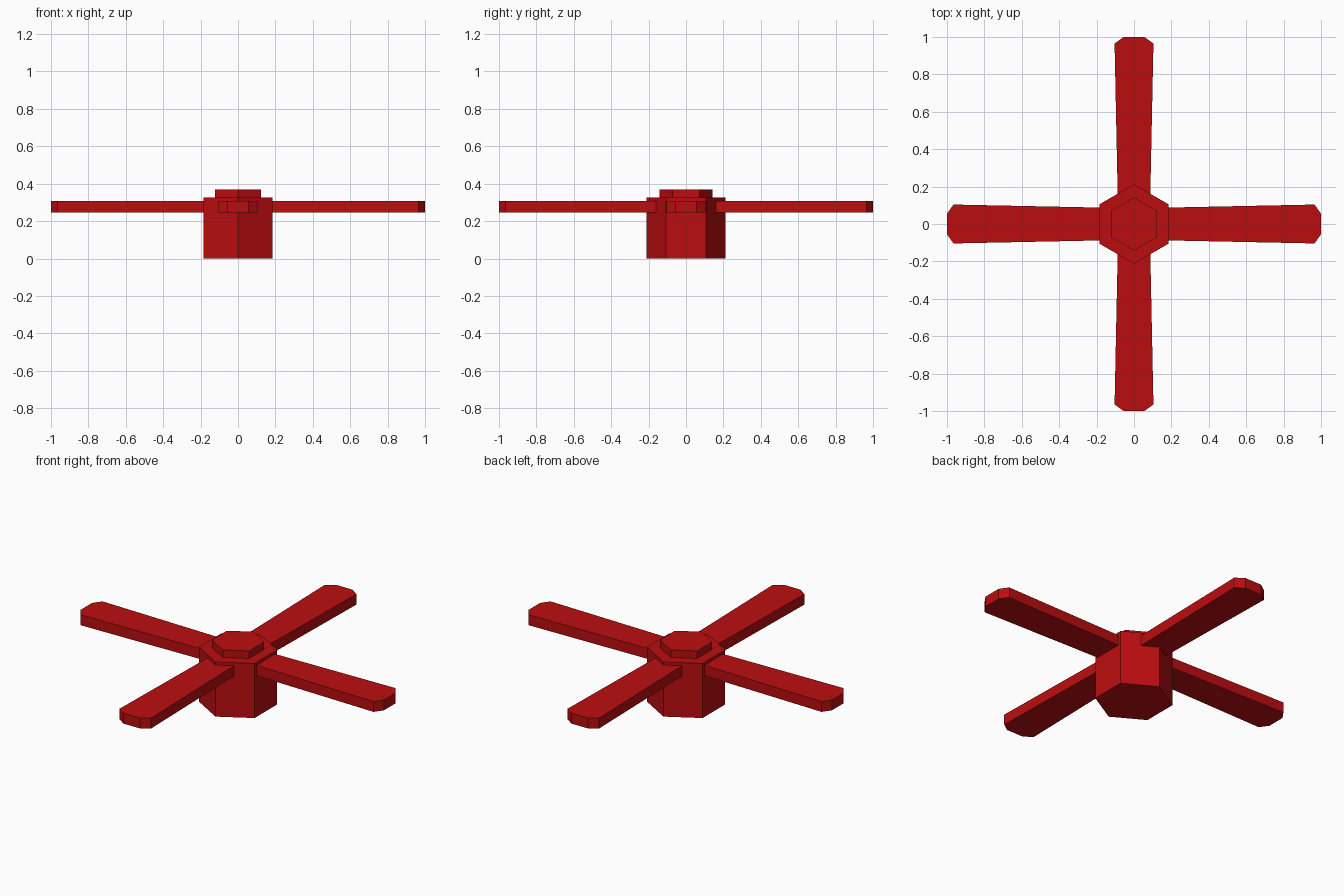
import bpy
import math
from mathutils import Matrix

cube = bpy.data.objects.get("Cube")
if cube:
    bpy.data.objects.remove(cube, do_unlink=True)

red = bpy.data.materials.new("red paint")
red.use_nodes = True
colour = (0.5, 0.004, 0.005, 1)
red.diffuse_color = colour
red.node_tree.nodes["Principled BSDF"].inputs["Base Color"].default_value = colour


def prism(name, outline, bottom, top, turn=0):
    """Extrude a counter-clockwise outline from bottom to top, turned about z."""
    n = len(outline)
    verts = [(x, y, z) for z in (bottom, top) for x, y in outline]
    faces = [list(range(n))[::-1], list(range(n, 2 * n))]
    faces += [(i, (i + 1) % n, (i + 1) % n + n, i + n) for i in range(n)]
    mesh = bpy.data.meshes.new(name)
    mesh.from_pydata(verts, [], faces)
    mesh.transform(Matrix.Rotation(turn, 4, "Z"))
    mesh.materials.append(red)
    obj = bpy.data.objects.new(name, mesh)
    bpy.context.collection.objects.link(obj)
    return obj


def hexagon(radius):
    angles = [math.radians(30 + 60 * i) for i in range(6)]
    return [(radius * math.cos(a), radius * math.sin(a)) for a in angles]


# Hexagonal hub with a smaller cap
prism("hub", hexagon(0.212), 0, 0.325)
prism("hub_cap", hexagon(0.142), 0.325, 0.37)

# Four flat blades, widening outwards, with clipped tips
side = [(0.1, 0.086), (0.965, 0.104), (1.0, 0.055)]
blade = [(x, -y) for x, y in side] + side[::-1]
for i, place in enumerate(("left", "back", "right", "front")):
    prism(place + "_blade", blade, 0.245, 0.307, i * math.pi / 2)
